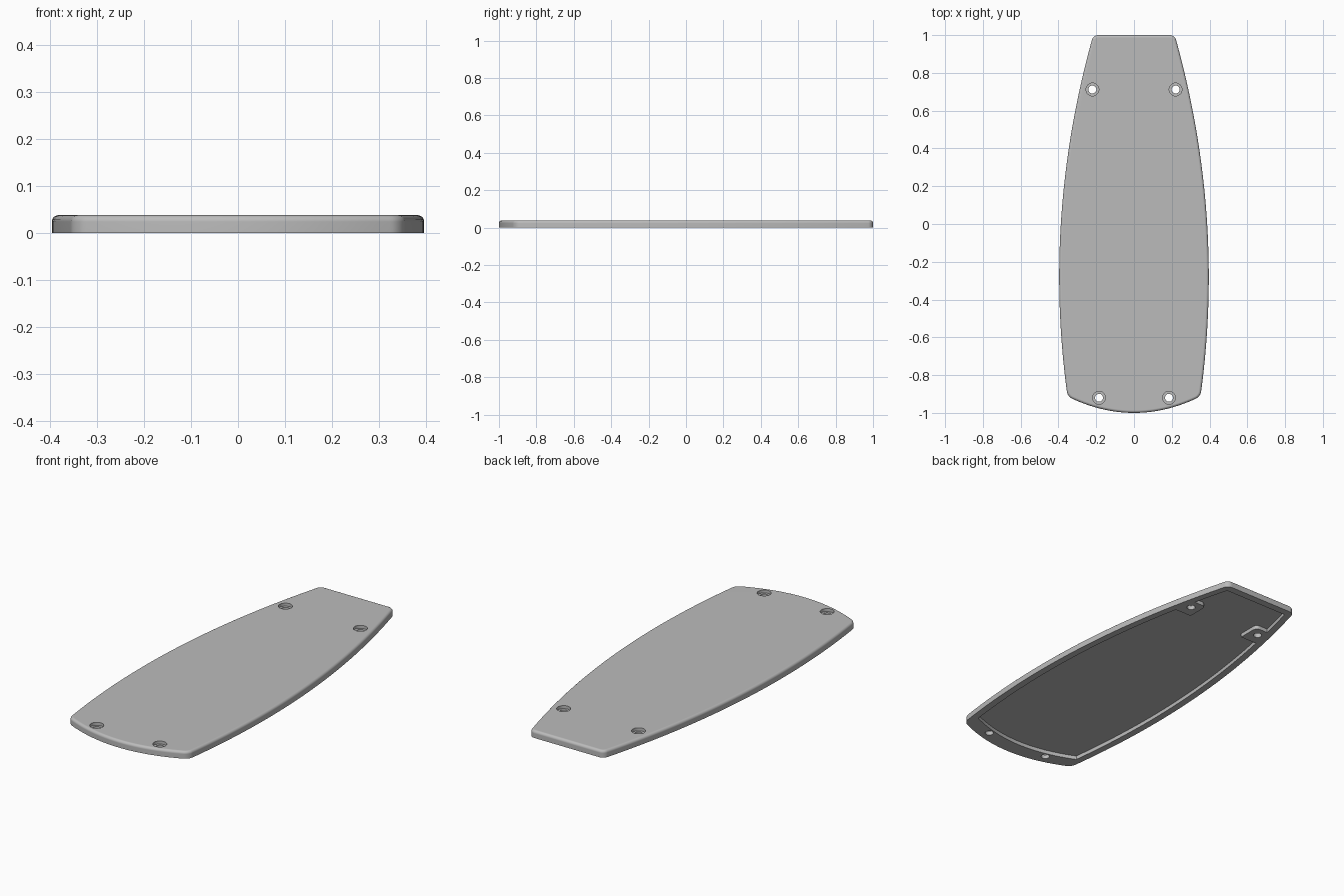
import bpy, bmesh, math

if "Cube" in bpy.data.objects:
    bpy.data.objects.remove(bpy.data.objects["Cube"], do_unlink=True)

HEIGHT = 0.038
HOLES = [(sx * x, y) for x, y in ((0.185, -0.92), (0.22, 0.712)) for sx in (-1, 1)]

grey = bpy.data.materials.new("plain grey")
grey.use_nodes = True
grey.diffuse_color = (0.5, 0.5, 0.5, 1)
grey.node_tree.nodes["Principled BSDF"].inputs["Base Color"].default_value = (0.5, 0.5, 0.5, 1)


def half_width(y):
    return 0.396 - 0.11 * (y + 0.28) ** 2


def front_edge(x):
    return -1 + 0.7 * x * x


def outline(side, back, front, steps=40):
    """Closed outline of the plate inset by the given margins, and its corner indices."""
    y0 = -0.9
    for _ in range(20):                       # where the side meets the front curve
        y0 = front_edge(half_width(y0) - side) + front
    y1 = 1 - back
    ys = [y0 + (y1 - y0) * i / steps for i in range(steps + 1)]
    right = [(half_width(y) - side, y) for y in ys]
    left = [(-x, y) for x, y in reversed(right)]
    w = right[0][0]
    xs = [-w + 2 * w * i / 24 for i in range(1, 24)]
    pts = right + left + [(x, front_edge(x) + front) for x in xs]
    return pts, [0, steps, steps + 1, 2 * steps + 1]


def prism(name, pts, corners, z0, z1, radius=0, fillet=0):
    """Extrude an outline, rounding its corners and its upper rim."""
    bm = bmesh.new()
    verts = [bm.verts.new((x, y, z0)) for x, y in pts]
    bm.faces.new(verts)
    if radius:
        bmesh.ops.bevel(bm, geom=[verts[i] for i in corners], offset=radius,
                        segments=6, profile=0.5, affect='VERTICES')
    top = bmesh.ops.extrude_face_region(bm, geom=bm.faces[:])["geom"]
    bmesh.ops.translate(bm, verts=[g for g in top if isinstance(g, bmesh.types.BMVert)],
                        vec=(0, 0, z1 - z0))
    bmesh.ops.recalc_face_normals(bm, faces=bm.faces[:])
    if fillet:
        rim = [e for e in bm.edges if all(v.co.z > z1 - 1e-5 for v in e.verts)]
        bmesh.ops.bevel(bm, geom=rim, offset=fillet, segments=5, profile=0.5, affect='EDGES')
    mesh = bpy.data.meshes.new(name)
    bm.to_mesh(mesh)
    bm.free()
    obj = bpy.data.objects.new(name, mesh)
    bpy.context.collection.objects.link(obj)
    obj.data.materials.append(grey)
    return obj


def cut(target, cutter):
    mod = target.modifiers.new("cut", 'BOOLEAN')
    mod.operation = 'DIFFERENCE'
    mod.solver = 'EXACT'
    mod.object = cutter
    cutter.hide_render = True
    bpy.context.view_layer.objects.active = target
    bpy.ops.object.modifier_apply(modifier=mod.name)
    bpy.data.objects.remove(cutter, do_unlink=True)


def disc(x, y, r, n=32):
    return [(x + r * math.cos(2 * math.pi * i / n), y + r * math.sin(2 * math.pi * i / n))
            for i in range(n)]


# Cover plate with rounded corners and a soft upper rim
plate = prism("cover_plate", *outline(0, 0, 0), 0, HEIGHT, radius=0.025, fillet=0.014)

# Underside recess, leaving a boss around each rear hole
recess = prism("recess_cutter", *outline(0.037, 0.04, 0.085), -0.02, 0.02)
for s in (-1, 1):
    box = [(s * 0.167, 0.645), (s * 0.32, 0.645), (s * 0.32, 0.765), (s * 0.167, 0.765)]
    cut(recess, prism("boss_cutter", box, [3], -0.05, 0.05, radius=0.025))
cut(plate, recess)

# Counterbored screw holes
for x, y in HOLES:
    cut(plate, prism("hole_cutter", disc(x, y, 0.021), [], -0.05, 0.1))
    cut(plate, prism("bore_cutter", disc(x, y, 0.034), [], 0.022, 0.1))

# Smooth shading with crisp edges
bpy.ops.object.select_all(action='DESELECT')
plate.select_set(True)
bpy.context.view_layer.objects.active = plate
bpy.ops.object.shade_smooth_by_angle(angle=math.radians(30))
weighted = plate.modifiers.new("even_shading", 'WEIGHTED_NORMAL')
weighted.keep_sharp = True
